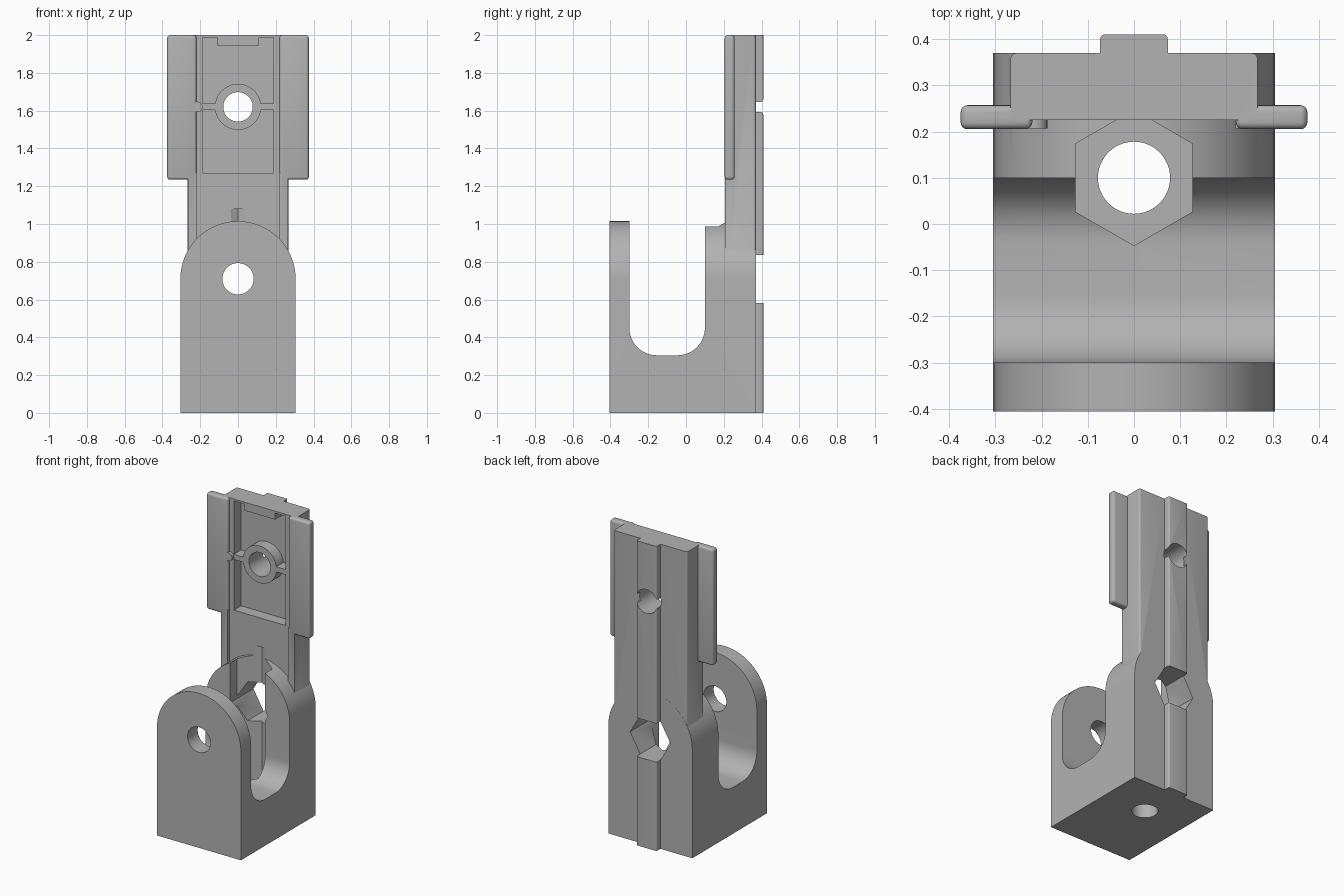
import bpy, bmesh, math
from mathutils import Matrix, Vector

if "Cube" in bpy.data.objects:
    bpy.data.objects.remove(bpy.data.objects["Cube"])

grey = bpy.data.materials.new("plain grey")
grey.diffuse_color = (0.45, 0.45, 0.45, 1)
grey.use_nodes = True
grey.node_tree.nodes["Principled BSDF"].inputs["Base Color"].default_value = grey.diffuse_color


def finish(name, bm):
    bmesh.ops.recalc_face_normals(bm, faces=bm.faces)
    me = bpy.data.meshes.new(name)
    bm.to_mesh(me)
    bm.free()
    me.materials.append(grey)
    ob = bpy.data.objects.new(name, me)
    bpy.context.collection.objects.link(ob)
    return ob


def box(name, x0, x1, y0, y1, z0, z1, bevel=0, vertical_only=False):
    bm = bmesh.new()
    bmesh.ops.create_cube(bm, size=1)
    for v in bm.verts:
        v.co = Vector(((x0 + x1) / 2 + v.co.x * (x1 - x0),
                       (y0 + y1) / 2 + v.co.y * (y1 - y0),
                       (z0 + z1) / 2 + v.co.z * (z1 - z0)))
    if bevel:
        edges = [e for e in bm.edges if not vertical_only
                 or abs(e.verts[0].co.z - e.verts[1].co.z) > 0.01]
        bmesh.ops.bevel(bm, geom=edges, offset=bevel, segments=4,
                        profile=0.5, affect='EDGES')
    return finish(name, bm)


def prism(name, points, a, b, place):
    """Extrude a 2D outline from depth a to b; place maps (u, v, depth) to 3D."""
    bm = bmesh.new()
    lo = [bm.verts.new(place(u, v, a)) for u, v in points]
    hi = [bm.verts.new(place(u, v, b)) for u, v in points]
    bm.faces.new(lo)
    bm.faces.new(hi[::-1])
    n = len(points)
    for i in range(n):
        bm.faces.new((lo[i], lo[(i + 1) % n], hi[(i + 1) % n], hi[i]))
    return finish(name, bm)


def arc(cu, cv, r, a0, a1, n):
    return [(cu + r * math.cos(math.radians(a0 + (a1 - a0) * i / n)),
             cv + r * math.sin(math.radians(a0 + (a1 - a0) * i / n)))
            for i in range(n + 1)]


def ring(cu, cv, r, n=48, start=0):
    return arc(cu, cv, r, start, start + 360, n)[:-1]


def along_x(u, v, d): return (d, u, v)
def along_y(u, v, d): return (u, d, v)
def along_z(u, v, d): return (u, v, d)


def combine(target, tools, operation):
    for tool in tools:
        m = target.modifiers.new(operation.lower(), 'BOOLEAN')
        m.operation, m.solver, m.object = operation, 'EXACT', tool
    bpy.context.view_layer.update()
    deps = bpy.context.evaluated_depsgraph_get()
    me = bpy.data.meshes.new_from_object(target.evaluated_get(deps))
    target.modifiers.clear()
    target.data = me
    for tool in tools:
        bpy.data.objects.remove(tool, do_unlink=True)


# Clevis: square block with a round top, later cut by a U slot
clevis = prism("clevis_bracket",
               [(-0.305, 0), (0.305, 0)] + arc(0, 0.71, 0.305, 0, 180, 48),
               -0.405, 0.37, along_y)
slot = prism("slot_cutter",
             [(0.1, 1.3), (-0.3, 1.3)] + arc(-0.155, 0.45, 0.145, 180, 270, 14)
             + arc(-0.045, 0.45, 0.145, 270, 360, 14), -1, 1, along_x)
combine(clevis, [slot], 'DIFFERENCE')

# Upright arm with side lips, side flanges and a full height back rib
solids = [box("arm", -0.267, 0.267, 0.225, 0.3695, 0.6, 2, 0.012, True),
          box("back_rib", -0.073, 0.073, 0.33, 0.41, 0, 2, 0.01, True)]
for s in (-1, 1):
    lo, hi = sorted((s * 0.22, s * 0.266))
    solids.append(box("lip", lo, hi, 0.206, 0.26, 0.7, 1.27))
    lo, hi = sorted((s * 0.22, s * 0.375))
    solids.append(box("flange", lo, hi, 0.205, 0.257, 1.235, 2, 0.015))
# Small detent bump on the left flange
solids.append(prism("detent", ring(-0.215, 1.62, 0.028, 20), 0.206, 0.24, along_y))
combine(clevis, solids, 'UNION')

# Front pocket, keeping a round boss, two webs and a top block
pocket = box("pocket_cutter", -0.187, 0.187, 0.15, 0.30, 1.27, 1.987)
kept = [prism("boss", ring(0, 1.62, 0.122), 0.1, 0.4, along_y),
        box("web", -0.3, 0.3, 0.1, 0.4, 1.603, 1.637),
        box("top_block", -0.112, 0.112, 0.1, 0.4, 1.945, 2.1)]
combine(pocket, kept, 'DIFFERENCE')

# Bolt holes and hexagonal nut pockets
hex_r = 0.127 / math.cos(math.pi / 6)
cuts = [pocket,
        prism("arm_hole", ring(0, 1.62, 0.078), 0, 0.6, along_y),
        prism("front_hole", ring(0, 0.71, 0.083), -0.6, -0.2, along_y),
        prism("back_hex", ring(0, 0.71, hex_r, 6), 0.05, 0.6, along_y),
        prism("nut_hex", ring(0, 0.1, hex_r, 6, 30), 0.15, 1.08, along_z),
        prism("base_hole", ring(0, 0.1, 0.078), -0.2, 0.3, along_z)]
combine(clevis, cuts, 'DIFFERENCE')

# Smooth the rounded surfaces and keep the edges crisp
bpy.ops.object.select_all(action='DESELECT')
clevis.select_set(True)
bpy.context.view_layer.objects.active = clevis
bpy.ops.object.shade_smooth_by_angle(angle=math.radians(30))
